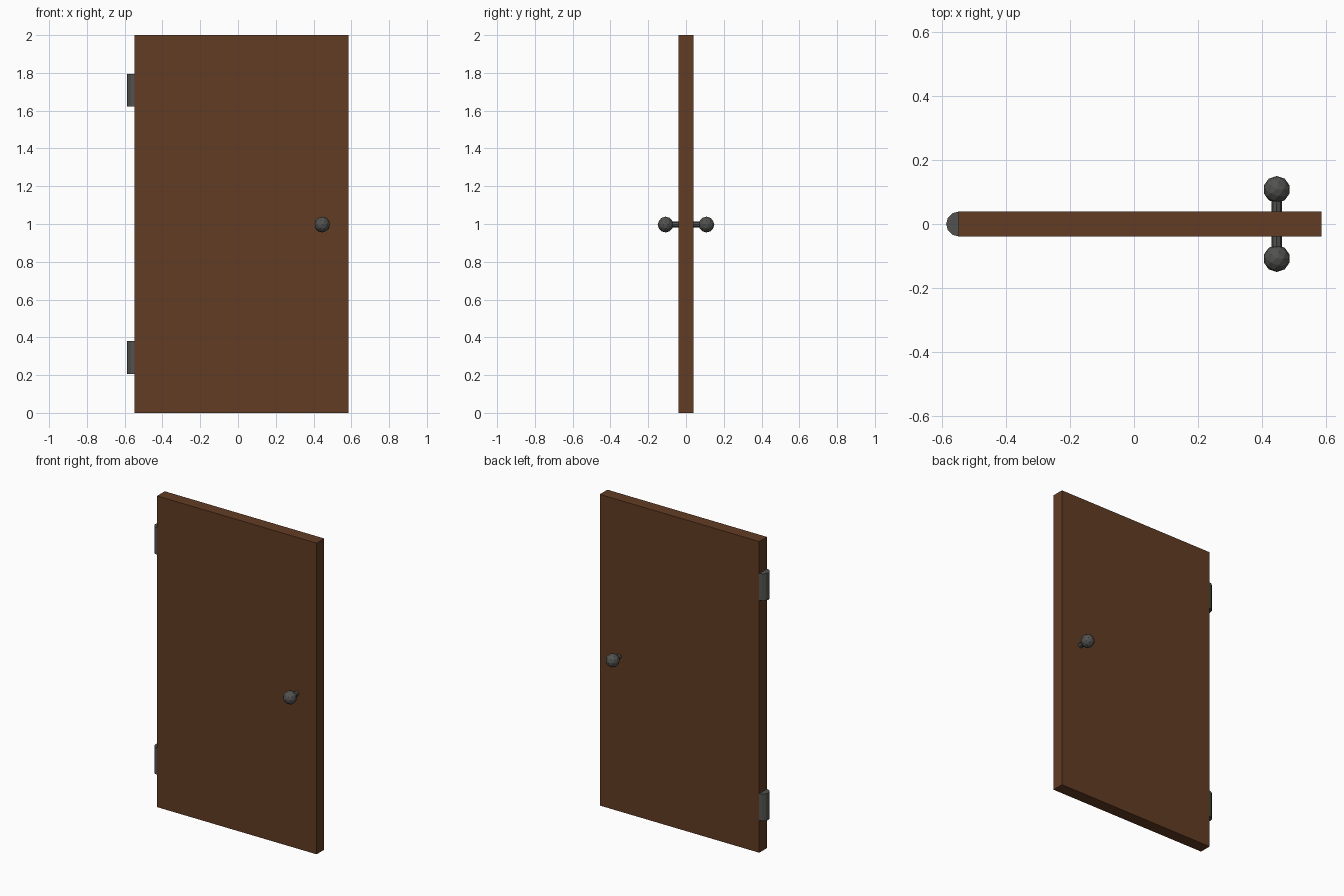
import bpy, bmesh, math

if "Cube" in bpy.data.objects:
    bpy.data.objects.remove(bpy.data.objects["Cube"])

DOOR_L, DOOR_R, HALF_T, HEIGHT = -0.548, 0.586, 0.039, 2.0
KNOB_X, KNOB_Z, KNOB_Y, KNOB_R = 0.446, 0.997, 0.108, 0.042


def material(name, rgb):
    m = bpy.data.materials.new(name)
    m.diffuse_color = (*rgb, 1.0)
    m.use_nodes = True
    m.node_tree.nodes["Principled BSDF"].inputs["Base Color"].default_value = m.diffuse_color
    return m


wood = material("brown_wood", (0.122, 0.045, 0.017))
metal = material("dark_metal", (0.083, 0.085, 0.080))


def finish(name, mat):
    ob = bpy.context.object
    ob.name = ob.data.name = name
    ob.data.materials.append(mat)
    return ob


# door slab
bpy.ops.mesh.primitive_cube_add(size=1, location=((DOOR_L + DOOR_R) / 2, 0, HEIGHT / 2))
slab = finish("door_slab", wood)
slab.scale = (DOOR_R - DOOR_L, 2 * HALF_T, HEIGHT)


# hinges: half-round barrels on the left edge
def hinge(name, z0, z1, steps=6):
    bm = bmesh.new()
    angles = [math.pi / 2 + math.pi * i / steps for i in range(steps + 1)]
    face = bm.faces.new([bm.verts.new((DOOR_L + HALF_T * math.cos(a),
                                       HALF_T * math.sin(a), z0)) for a in angles])
    top = bmesh.ops.extrude_face_region(bm, geom=[face])["geom"]
    bmesh.ops.translate(bm, vec=(0, 0, z1 - z0),
                        verts=[v for v in top if isinstance(v, bmesh.types.BMVert)])
    # the extrusion may drop the starting cap, so close any open end
    bmesh.ops.holes_fill(bm, edges=[e for e in bm.edges if e.is_boundary])
    bmesh.ops.recalc_face_normals(bm, faces=bm.faces)
    me = bpy.data.meshes.new(name)
    bm.to_mesh(me)
    bm.free()
    me.materials.append(metal)
    bpy.context.collection.objects.link(bpy.data.objects.new(name, me))


hinge("lower_hinge", 0.207, 0.380)
hinge("upper_hinge", 1.622, 1.795)

# knob and spindle on each face
for side, s in (("front", -1), ("back", 1)):
    bpy.ops.mesh.primitive_ico_sphere_add(subdivisions=2, radius=KNOB_R,
                                          location=(KNOB_X, s * KNOB_Y, KNOB_Z))
    finish(side + "_knob", metal)
    bpy.ops.mesh.primitive_cylinder_add(vertices=8, radius=0.016, depth=KNOB_Y - 0.02,
                                        location=(KNOB_X, s * (KNOB_Y + 0.02) / 2, KNOB_Z),
                                        rotation=(math.pi / 2, 0, 0))
    finish(side + "_spindle", metal)
